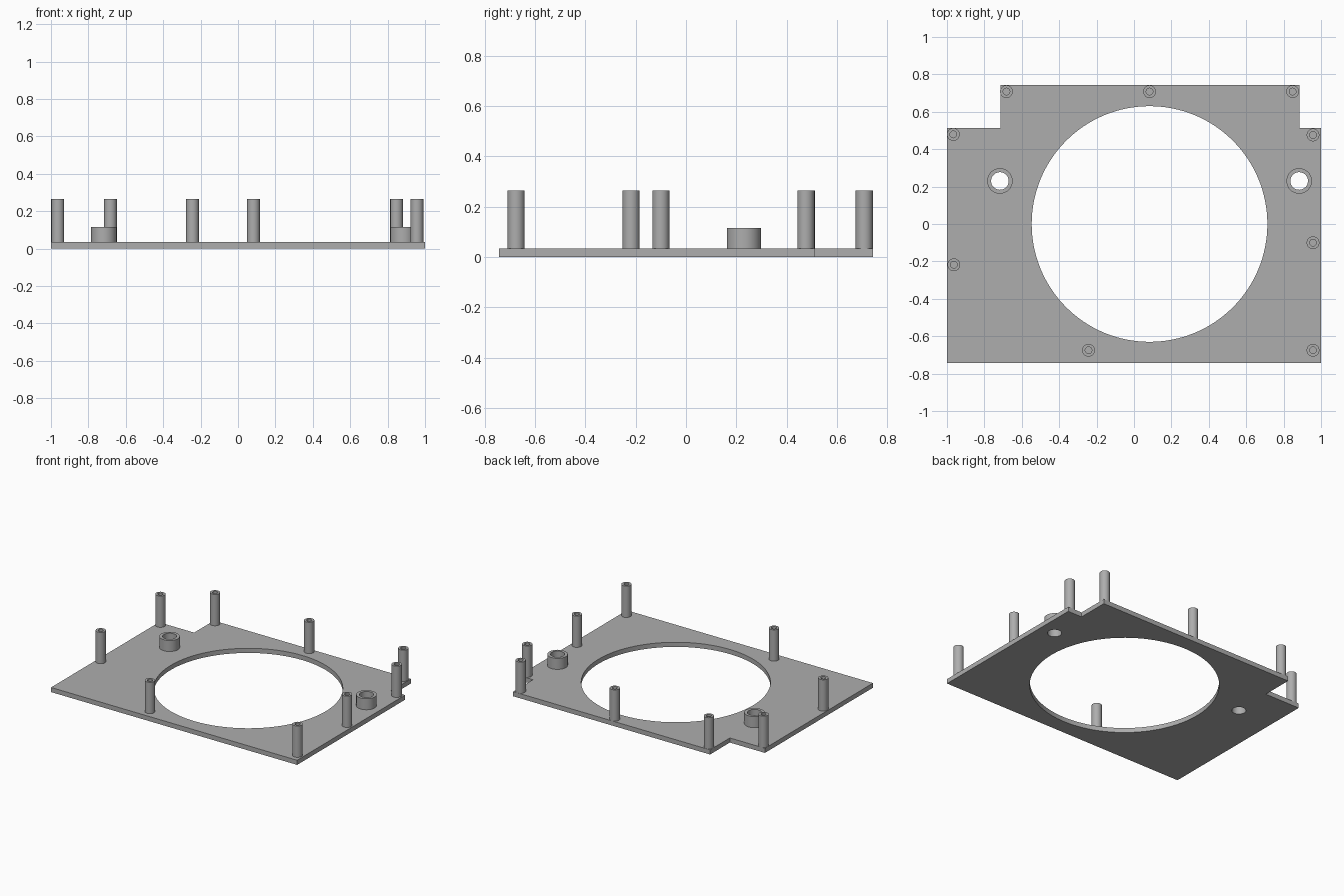
import bpy, bmesh, math

cube = bpy.data.objects.get("Cube")
if cube:
    bpy.data.objects.remove(cube, do_unlink=True)

PLATE_T = 0.034

grey = bpy.data.materials.new("light_grey")
grey.use_nodes = True
colour = (0.42, 0.42, 0.42, 1)
grey.diffuse_color = colour
grey.node_tree.nodes["Principled BSDF"].inputs["Base Color"].default_value = colour


def finish(obj):
    obj.data.materials.clear()
    obj.data.materials.append(grey)
    bpy.ops.object.select_all(action='DESELECT')
    obj.select_set(True)
    bpy.context.view_layer.objects.active = obj
    bpy.ops.object.shade_smooth_by_angle(angle=math.radians(30))


def circle(cx, cy, r, n):
    return [(cx + r * math.cos(math.tau * i / n), cy + r * math.sin(math.tau * i / n))
            for i in range(n)]


def flat_plate(name, loops, thickness):
    """Extrude an outline with holes into a solid sheet standing on z = 0."""
    curve = bpy.data.curves.new(name, 'CURVE')
    curve.dimensions = '2D'
    curve.fill_mode = 'BOTH'
    curve.extrude = thickness / 2
    for pts in loops:
        spline = curve.splines.new('POLY')
        spline.points.add(len(pts) - 1)
        for p, (x, y) in zip(spline.points, pts):
            p.co = (x, y, 0, 1)
        spline.use_cyclic_u = True
    obj = bpy.data.objects.new(name, curve)
    bpy.context.collection.objects.link(obj)
    bpy.ops.object.select_all(action='DESELECT')
    obj.select_set(True)
    bpy.context.view_layer.objects.active = obj
    bpy.ops.object.convert(target='MESH')
    obj = bpy.context.object
    bm = bmesh.new()
    bm.from_mesh(obj.data)
    bmesh.ops.remove_doubles(bm, verts=bm.verts, dist=1e-5)
    bmesh.ops.translate(bm, verts=bm.verts, vec=(0, 0, thickness / 2))
    bmesh.ops.recalc_face_normals(bm, faces=bm.faces)
    bm.to_mesh(obj.data)
    bm.free()
    finish(obj)


def tube(name, x, y, outer, inner, bottom, top, n):
    """Spin a rectangular wall section into a hollow cylinder."""
    bm = bmesh.new()
    section = [(inner, bottom), (outer, bottom), (outer, top), (inner, top)]
    verts = [bm.verts.new((r, 0, z)) for r, z in section]
    edges = [bm.edges.new((verts[i], verts[(i + 1) % 4])) for i in range(4)]
    bmesh.ops.spin(bm, geom=verts + edges, cent=(0, 0, 0), axis=(0, 0, 1),
                   angle=math.tau, steps=n, use_merge=True)
    bmesh.ops.remove_doubles(bm, verts=bm.verts, dist=1e-5)
    bmesh.ops.recalc_face_normals(bm, faces=bm.faces)
    mesh = bpy.data.meshes.new(name)
    bm.to_mesh(mesh)
    bm.free()
    obj = bpy.data.objects.new(name, mesh)
    obj.location = (x, y, 0)
    bpy.context.collection.objects.link(obj)
    finish(obj)


# Mounting plate with stepped back edge, large opening and two bolt holes
BACK, STEP = 0.742, 0.512
outline = [(-1, -BACK), (1, -BACK), (1, STEP), (0.885, STEP), (0.885, BACK),
           (-0.715, BACK), (-0.715, STEP), (-1, STEP)]
collars = {"right": (-0.717, 0.23), "left": (0.883, 0.23)}
holes = [circle(0.083, 0, 0.63, 128)]
holes += [circle(x, y, 0.047, 48) for x, y in collars.values()]
flat_plate("base_plate", [outline] + holes, PLATE_T)

# Short collars around the bolt holes
for side, (x, y) in collars.items():
    tube("collar_" + side, x, y, 0.068, 0.047, PLATE_T, 0.115, 48)

# Tall hollow standoff posts
posts = {
    "back_right": (-0.682, 0.708), "back_middle": (0.083, 0.708),
    "back_left": (0.848, 0.708), "right_rear": (-0.966, 0.479),
    "left_rear": (0.957, 0.476), "right_middle": (-0.963, -0.218),
    "left_middle": (0.957, -0.1), "front_right": (-0.243, -0.675),
    "front_left": (0.957, -0.675),
}
for place, (x, y) in posts.items():
    tube("post_" + place, x, y, 0.034, 0.018, PLATE_T, 0.264, 32)
